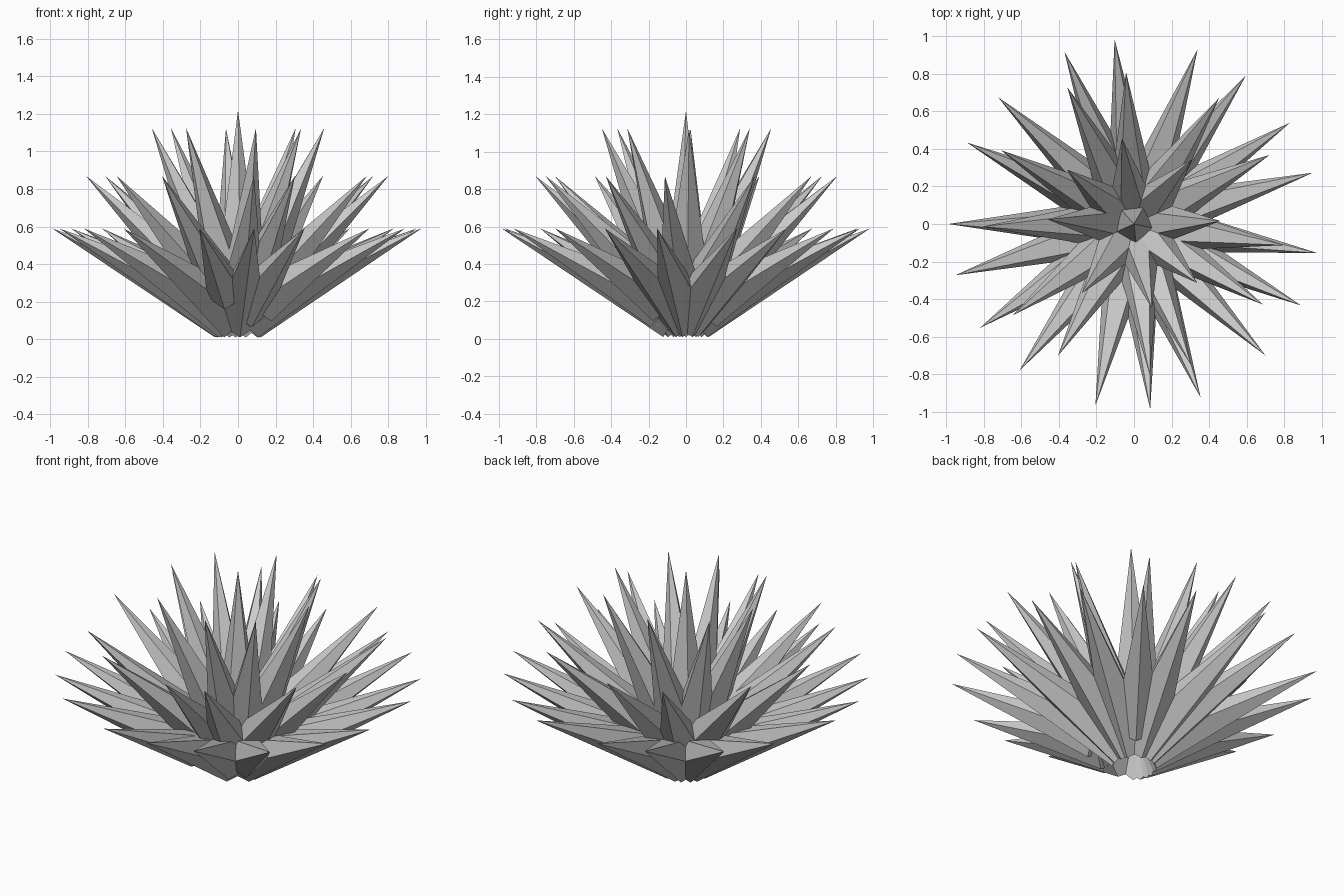
import bpy
import bmesh
from math import cos, sin, pi, radians
from mathutils import Vector

default_cube = bpy.data.objects.get("Cube")
if default_cube:
    bpy.data.objects.remove(default_cube, do_unlink=True)

# Single flat grey for every leaf
grey = bpy.data.materials.new("plain_grey")
grey.use_nodes = True
colour = (0.6, 0.6, 0.6, 1)
grey.diffuse_color = colour
grey.node_tree.nodes["Principled BSDF"].inputs["Base Color"].default_value = colour

HEART = Vector((0, 0, 0.11))   # point all leaves grow from
BASE_RADIUS = 0.153            # width of a leaf if it reached the heart
SIDES = 5


def add_leaf(bm, tip, start, spin=0.0):
    """Five-sided spike from a point part way along the axis out to its tip."""
    axis = (tip - HEART).normalized()
    down = Vector((0, 0, -1))
    if abs(axis.z) > 0.99:
        down = Vector((1, 0, 0))
    down = (down - axis * down.dot(axis)).normalized()
    side = axis.cross(down)
    centre = HEART.lerp(tip, start)
    radius = BASE_RADIUS * (1 - start)
    ring = []
    for i in range(SIDES):
        a = spin + 2 * pi * i / SIDES
        ring.append(bm.verts.new(centre + radius * (down * cos(a) + side * sin(a))))
    apex = bm.verts.new(tip)
    for i in range(SIDES):
        bm.faces.new((ring[i], ring[(i + 1) % SIDES], apex))
    bm.faces.new(ring[::-1])


def add_tier(name, radius, height, angles, start, short=None, spin=0.0):
    """One ring of leaves; 'short' lists leaves that begin further out."""
    short = short or {}
    bm = bmesh.new()
    for angle in angles:
        a = radians(angle)
        tip = Vector((radius * cos(a), radius * sin(a), height))
        add_leaf(bm, tip, short.get(angle, start), spin)
    bmesh.ops.recalc_face_normals(bm, faces=bm.faces)
    mesh = bpy.data.meshes.new(name)
    bm.to_mesh(mesh)
    bm.free()
    mesh.materials.append(grey)
    obj = bpy.data.objects.new(name, mesh)
    bpy.context.collection.objects.link(obj)
    return obj


# Low spreading leaves
add_tier("lower_leaves", 0.99, 0.59,
         [-164, -146, -128, -102, -85, -69, -45, -26, -9,
          16, 33, 53, 70, 96, 112, 137, 154, 180],
         start=0.06, short={-102: 0.3, -69: 0.15, -45: 0.2, 53: 0.15})

# Middle leaves
add_tier("middle_leaves", 0.81, 0.87,
         [-143, -120, -84, -68, -32, -8, 27, 56, 93, 116, 151, 181],
         start=0.08)

# Steep inner leaves
add_tier("upper_leaves", 0.46, 1.125,
         [-127, -78, -43, 2, 48, 98, 141, 177],
         start=0.1)

# Upright centre leaf
add_tier("centre_leaf", 0.0, 1.22, [0], start=0.1, spin=radians(60))
